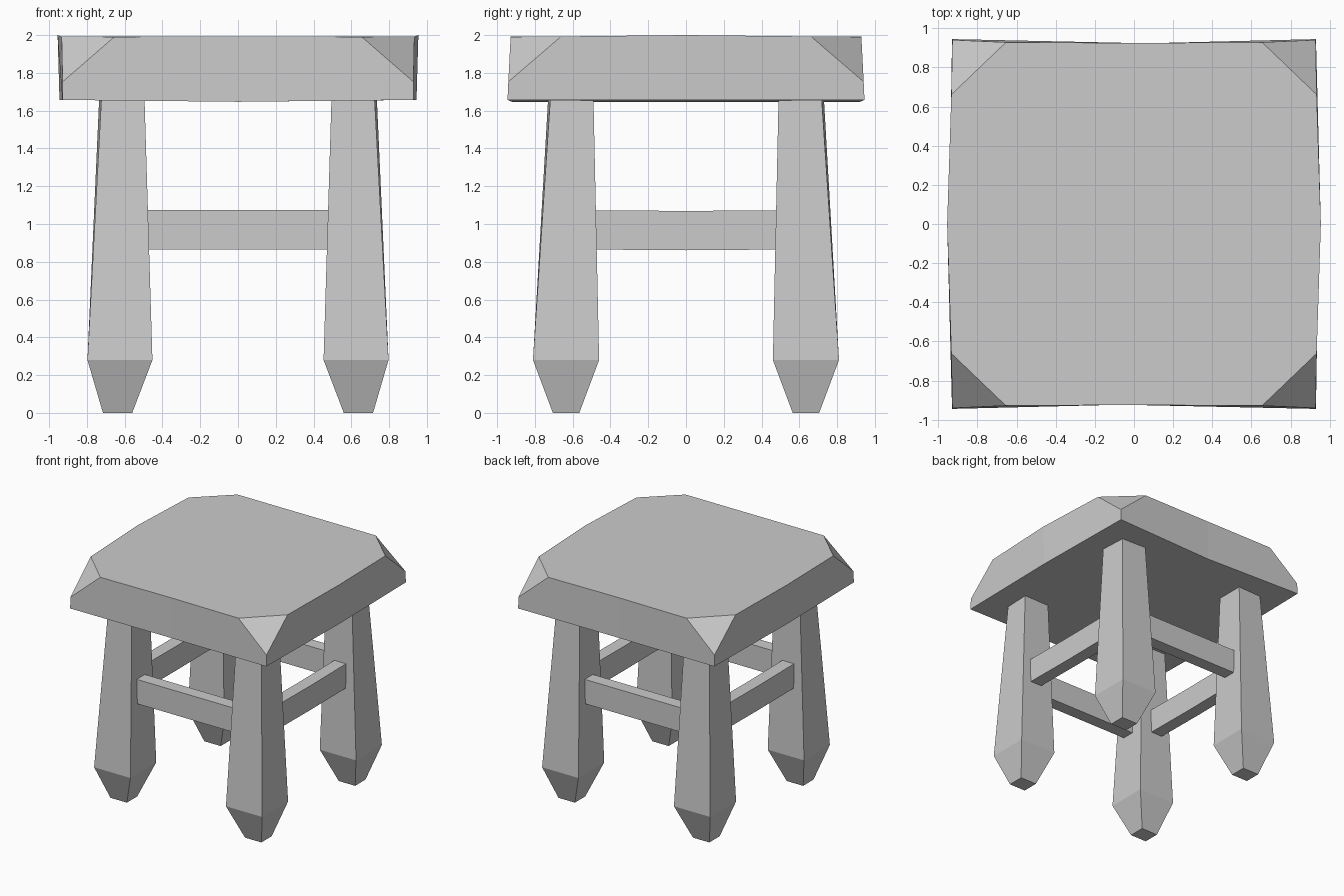
import bpy
import bmesh
from mathutils import Vector

cube = bpy.data.objects.get("Cube")
if cube:
    bpy.data.objects.remove(cube, do_unlink=True)

# One plain grey for the whole stool
grey = bpy.data.materials.new("plain grey")
grey.use_nodes = True
grey.diffuse_color = (0.6, 0.6, 0.6, 1)
grey.node_tree.nodes["Principled BSDF"].inputs["Base Color"].default_value = (0.6, 0.6, 0.6, 1)


def make_object(name, bm, mirror=(False, False, False)):
    """Turn a bmesh into a flat-shaded object, optionally mirrored about the origin."""
    bmesh.ops.recalc_face_normals(bm, faces=bm.faces)
    mesh = bpy.data.meshes.new(name)
    bm.to_mesh(mesh)
    bm.free()
    mesh.materials.append(grey)
    obj = bpy.data.objects.new(name, mesh)
    bpy.context.collection.objects.link(obj)
    if any(mirror):
        mod = obj.modifiers.new("Mirror", "MIRROR")
        mod.use_axis = mirror
        mod.use_mirror_merge = False
    return obj


def loft(rings):
    """Skin a stack of rings with equal point counts and cap both ends."""
    bm = bmesh.new()
    loops = [[bm.verts.new(p) for p in ring] for ring in rings]
    for low, high in zip(loops, loops[1:]):
        n = len(low)
        for i in range(n):
            j = (i + 1) % n
            bm.faces.new((low[i], low[j], high[j], high[i]))
    bm.faces.new(loops[0][::-1])
    bm.faces.new(loops[-1])
    return bm


# Seat: slab with slightly bowed edges
def seat_ring(corner, side, front):
    (cx, cy, cz), (sx, sz), (fy, fz) = corner, side, front
    return [(-cx, -cy, cz), (0, -fy, fz), (cx, -cy, cz), (sx, 0, sz),
            (cx, cy, cz), (0, fy, fz), (-cx, cy, cz), (-sx, 0, sz)]


seat = loft([
    seat_ring((0.93, 0.945, 1.657), (0.945, 1.657), (0.922, 1.647)),
    seat_ring((0.925, 0.93, 1.99), (0.955, 2.0), (0.925, 1.993)),
])

# Seat corners: chop off each upper corner with a slanted plane
for sx in (-1, 1):
    for sy in (-1, 1):
        a, b, c = (Vector((sx * x, sy * y, z)) for x, y, z in
                   ((0.655, 0.927, 1.992), (0.935, 0.66, 1.993), (0.926, 0.935, 1.76)))
        normal = (b - a).cross(c - a)
        if normal.z < 0:
            normal.negate()
        cut = bmesh.ops.bisect_plane(seat, geom=seat.verts[:] + seat.edges[:] + seat.faces[:],
                                     plane_co=a, plane_no=normal, clear_outer=True)
        rim = [e for e in cut["geom_cut"] if isinstance(e, bmesh.types.BMEdge)]
        bmesh.ops.edgeloop_fill(seat, edges=rim)
make_object("seat", seat)


# Legs: widening downwards, then tapering to a small blunt foot
def leg_ring(x0, x1, y0, y1, z, tuck=0.0):
    return [(x0, y0, z), (x1, y0, z), (x1 - tuck, y1 - tuck, z), (x0, y1, z)]


leg = loft([
    leg_ring(0.56, 0.715, 0.565, 0.705, 0),
    leg_ring(0.453, 0.797, 0.46, 0.81, 0.28),
    leg_ring(0.495, 0.735, 0.49, 0.73, 1.665, 0.012),
])
make_object("legs", leg, (True, True, False))


# Stretchers: four rails joining neighbouring legs at mid height
def rail(along_x):
    rings = []
    for end in (-0.5, 0.0, 0.5):
        bulge = 0 if end or along_x else 0.004
        ring = [(0.58, 0.865 - bulge), (0.69, 0.865 - bulge),
                (0.69, 1.073 - bulge), (0.58, 1.073 - bulge)]
        rings.append([(end, -d, z) if along_x else (d, end, z) for d, z in ring])
    return loft(rings)


make_object("front_back_stretchers", rail(True), (False, True, False))
make_object("side_stretchers", rail(False), (True, False, False))
